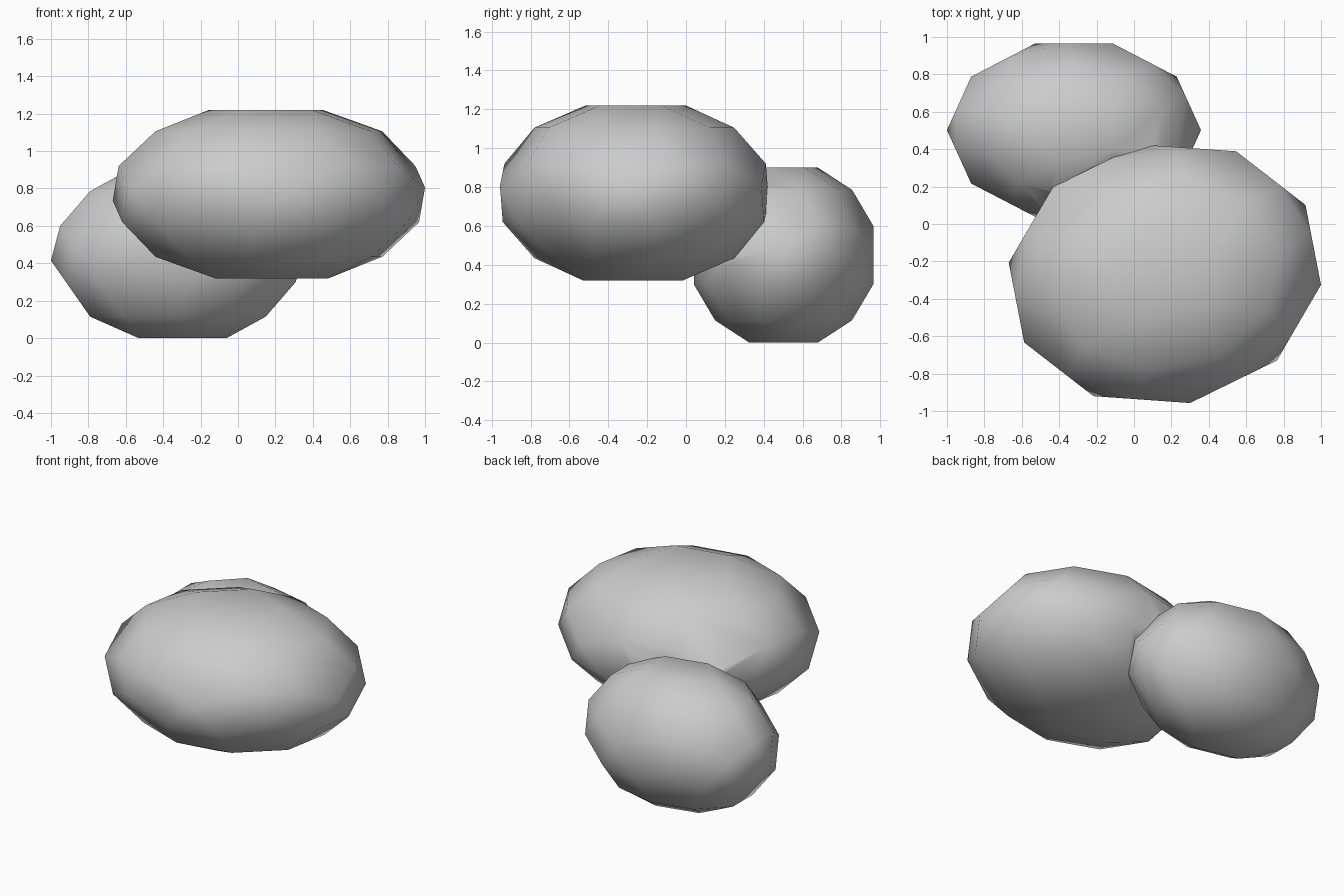
import bpy, bmesh, math
from itertools import product
from mathutils import Matrix, Vector

if "Cube" in bpy.data.objects:
    bpy.data.objects.remove(bpy.data.objects["Cube"])

P = (1 + 5 ** 0.5) / 2


def solid_points():
    # Rhombicosidodecahedron corners, unit radius, a pentagon facing up
    pts = set()
    for base in ((1, 1, P ** 3), (P ** 2, P, 2 * P), (2 + P, 0, P ** 2)):
        for signs in product((1, -1), repeat=3):
            c = [b * s + 0.0 for b, s in zip(base, signs)]
            for k in range(3):
                pts.add(tuple(round(v, 6) + 0.0 for v in c[k:] + c[:k]))
    turn = Vector((0, P, 1)).rotation_difference(Vector((0, 0, 1)))
    pts = [turn @ Vector(p).normalized() for p in pts]
    # Spin so that a corner just above the equator points along +x
    ref = next(p for p in pts if 0.03 < p.z < 0.12)
    spin = Matrix.Rotation(-math.atan2(ref.y, ref.x), 3, 'Z')
    return [spin @ p for p in pts]


def stone(name, centre, radii, angle):
    bm = bmesh.new()
    for p in solid_points():
        bm.verts.new(p)
    bmesh.ops.convex_hull(bm, input=bm.verts[:])
    bmesh.ops.dissolve_limit(bm, angle_limit=math.radians(1),
                             verts=bm.verts[:], edges=bm.edges[:])
    bm.transform(Matrix.Translation(centre)
                 @ Matrix.Rotation(math.radians(angle), 4, 'Z')
                 @ Matrix.Diagonal((*radii, 1)))
    bmesh.ops.recalc_face_normals(bm, faces=bm.faces[:])
    me = bpy.data.meshes.new(name)
    bm.to_mesh(me)
    bm.free()
    ob = bpy.data.objects.new(name, me)
    bpy.context.collection.objects.link(ob)
    return ob


# Large upper stone and small lower stone
stones = stone("joined_stones", (0.165, -0.266, 0.77), (0.706, 0.852, 0.487), -79)
small = stone("small_stone", (-0.321, 0.502, 0.45), (0.681, 0.487, 0.487), 0)

# Fuse both into one closed body
mod = stones.modifiers.new("union", 'BOOLEAN')
mod.operation = 'UNION'
mod.solver = 'EXACT'
mod.object = small
bpy.context.view_layer.objects.active = stones
stones.select_set(True)
bpy.ops.object.modifier_apply(modifier=mod.name)
bpy.data.objects.remove(small)

# Smooth skin with a crisp seam
bpy.ops.object.shade_smooth_by_angle(angle=math.radians(60))
